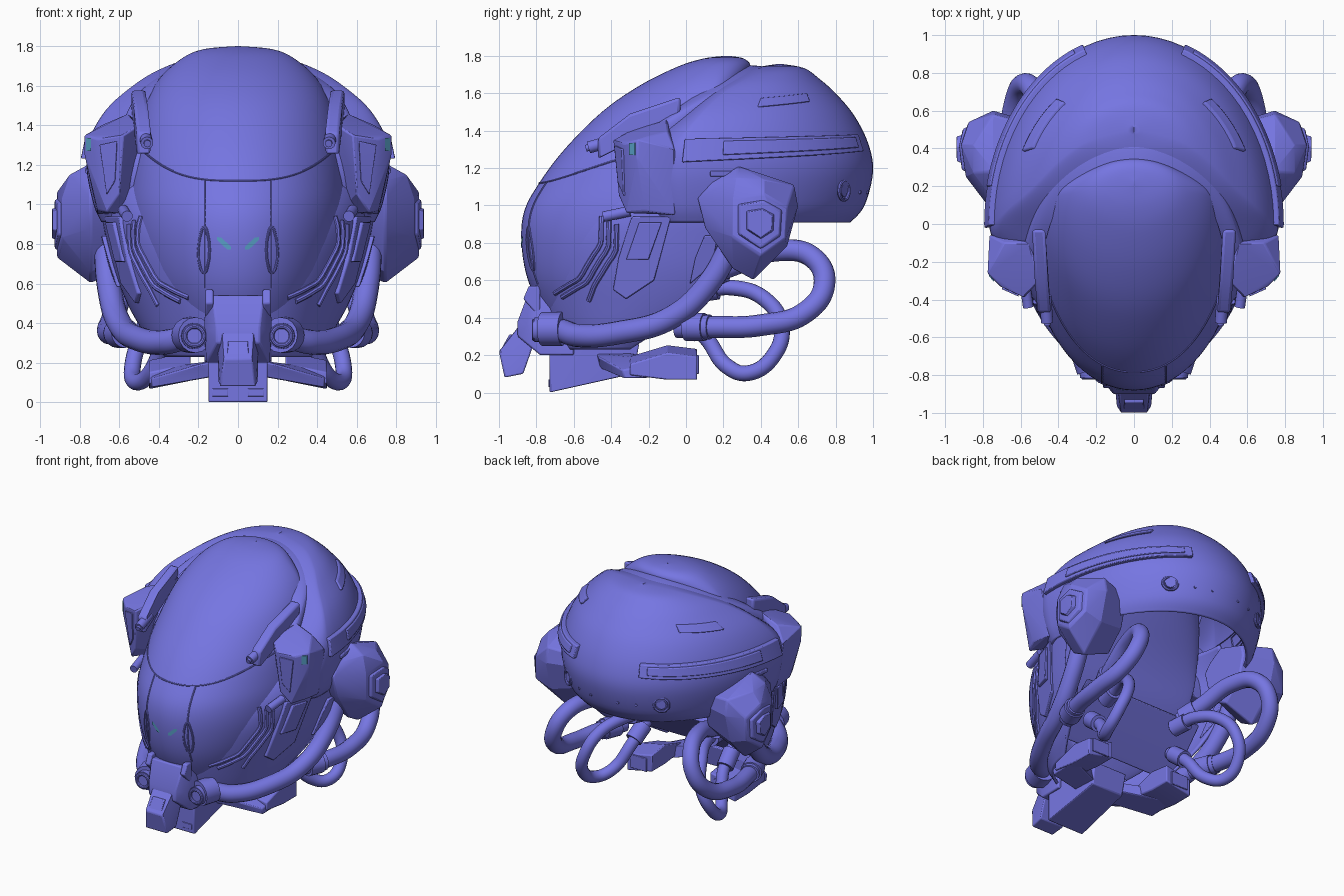
import bpy, bmesh, math
from mathutils import Vector

if "Cube" in bpy.data.objects:
    bpy.data.objects.remove(bpy.data.objects["Cube"])

def material(name, rgb):
    m = bpy.data.materials.new(name)
    m.diffuse_color = (*rgb, 1)
    m.use_nodes = True
    m.node_tree.nodes["Principled BSDF"].inputs["Base Color"].default_value = m.diffuse_color
    return m
BLUE = material("blue_shell", (0.18, 0.18, 0.76))
TEAL = material("teal_light", (0.10, 0.36, 0.58))

def finish(name, me, mirror=False, bevel=0, mat=BLUE, angle=0.6, solid=0, sub=0):
    me.materials.clear(); me.materials.append(mat)
    me.shade_smooth(); me.set_sharp_from_angle(angle=angle)
    ob = bpy.data.objects.new(name, me)
    bpy.context.collection.objects.link(ob)
    if sub:
        ob.modifiers.new("Smooth", 'SUBSURF').levels = sub
        ob.modifiers[-1].render_levels = sub
    if solid:
        s = ob.modifiers.new("Solid", 'SOLIDIFY'); s.thickness = solid; s.offset = -1
    if bevel:
        b = ob.modifiers.new("Bevel", 'BEVEL'); b.width = bevel; b.segments = 2
    if mirror:
        ob.modifiers.new("Mirror", 'MIRROR')
    return ob

def mesh(name, verts, faces, **kw):
    me = bpy.data.meshes.new(name)
    me.from_pydata([tuple(v) for v in verts], [], faces)
    bm = bmesh.new(); bm.from_mesh(me)
    bmesh.ops.remove_doubles(bm, verts=bm.verts, dist=1e-4)
    bmesh.ops.recalc_face_normals(bm, faces=bm.faces)
    bm.to_mesh(me); bm.free()
    return finish(name, me, **kw)

def hull(name, pts, **kw):
    me = bpy.data.meshes.new(name); bm = bmesh.new()
    vs = [bm.verts.new(p) for p in pts]
    bmesh.ops.convex_hull(bm, input=vs)
    bmesh.ops.delete(bm, geom=[v for v in bm.verts if not v.link_faces], context='VERTS')
    bmesh.ops.dissolve_limit(bm, angle_limit=0.03, verts=bm.verts, edges=bm.edges)
    bm.to_mesh(me); bm.free()
    return finish(name, me, **{"bevel": 0.008, "mirror": True, "angle": 0.4, **kw})

def tube(name, pts, r, mirror=True, closed=False, res=10, sides=6):
    cu = bpy.data.curves.new(name, 'CURVE'); cu.dimensions = '3D'
    cu.bevel_depth = r; cu.bevel_resolution = sides; cu.use_fill_caps = True; cu.resolution_u = res
    sp = cu.splines.new('BEZIER'); sp.bezier_points.add(len(pts) - 1)
    for b, p in zip(sp.bezier_points, pts):
        b.co = p; b.handle_left_type = b.handle_right_type = 'AUTO'
    sp.use_cyclic_u = closed
    tmp = bpy.data.objects.new(name + "_path", cu)
    bpy.context.collection.objects.link(tmp)
    me = bpy.data.meshes.new_from_object(tmp.evaluated_get(bpy.context.evaluated_depsgraph_get()))
    bpy.data.objects.remove(tmp)
    return finish(name, me, mirror=mirror)

def rod(name, a, b, r):
    return tube(name, [a, b], r, res=1)

# Shells are stacks of split ellipses: (z, y front, y centre, y back, half width)
FACE = [(.26, -.66, -.32, -.30, .20), (.4, -.75, -.27, -.25, .35), (.6, -.845, -.2, -.18, .46),
        (.8, -.88, -.1, -.08, .535), (.97, -.865, -.04, -.02, .56), (1.12, -.785, 0, .05, .555),
        (1.3, -.65, .05, .15, .53), (1.5, -.45, .1, .25, .475), (1.64, -.25, .15, .31, .395),
        (1.74, -.05, .17, .345, .28), (1.785, .09, .2, .31, .17), (1.8, .21, .22, .23, .001)]
CRAN = [(.91, -.3, 0, .88, .69), (1.0, -.35, 0, .955, .73), (1.18, -.36, 0, 1.0, .765),
        (1.33, -.28, 0, .975, .75), (1.48, -.06, .08, .90, .665), (1.6, .1, .2, .8, .53),
        (1.68, .24, .33, .71, .40), (1.735, .37, .44, .63, .24), (1.757, .49, .5, .51, .001)]
JAW = [(.23, -.66, -.3, -.28, .37), (.33, -.72, -.15, -.13, .46), (.48, -.77, .03, .05, .55),
       (.65, -.80, .13, .15, .62), (.82, -.79, .18, .2, .665), (.96, -.70, .2, .22, .69),
       (1.1, -.52, .2, .22, .68), (1.25, -.35, .2, .22, .6)]

def ring(L, s):
    i = min(int(s), len(L) - 2); f = s - i
    p = [L[max(0, min(len(L) - 1, i + k))] for k in (-1, 0, 1, 2)]
    return [.5 * (2*b + (c-a)*f + (2*a-5*b+4*c-d)*f*f + (3*b-a-3*c+d)*f**3) for a, b, c, d in zip(*p)]

def ring_at(L, z):
    lo, hi = 0, len(L) - 1
    for _ in range(30):
        m = (lo + hi) / 2
        lo, hi = (m, hi) if ring(L, m)[0] < z else (lo, m)
    return ring(L, lo)

def on_ring(R, t, off=0):
    z, yf, yc, yb, w = R
    a = yb - yc if math.sin(t) > 0 else yc - yf
    return Vector(((w + off) * math.cos(t), yc + (a + off) * math.sin(t), z))

def front(L, x, z, off=0):
    z, yf, yc, yb, w = ring_at(L, z)
    return Vector((x, yc - (yc - yf) * math.sqrt(max(0, 1 - (x / w) ** 2)) - off, z))

def side(L, y, z, off=0):
    z, yf, yc, yb, w = ring_at(L, z)
    q = (y - yc) / (yb - yc if y > yc else yc - yf)
    return Vector((w * math.sqrt(max(0, 1 - q * q)) + off, y, z))

def loft(name, L, t0, t1, n=72, per=5, **kw):
    rows = (len(L) - 1) * per + 1
    V = [on_ring(ring(L, j / per), t0 + (t1 - t0) * i / n) for j in range(rows) for i in range(n + 1)]
    F = [(j*(n+1)+i, j*(n+1)+i+1, (j+1)*(n+1)+i+1, (j+1)*(n+1)+i) for j in range(rows-1) for i in range(n)]
    return mesh(name, V, F, **kw)

def strip(name, L, t0, t1, z0, z1, off, n=24):
    """Raised band on a shell between two heights, each given as (start, end)."""
    V, m = [], 4
    for i in range(n + 1):
        f = i / n
        lo, hi = z0[0] + (z0[1]-z0[0])*f, z1[0] + (z1[1]-z1[0])*f
        prof = [(lo, -.03), (lo, off), (hi, off), (hi, -.03)]
        V += [on_ring(ring_at(L, z), t0 + (t1-t0)*f, o) for z, o in prof]
    F = [(i*m+k, i*m+k+1, i*m+m+k+1, i*m+m+k) for i in range(n) for k in range(m-1)]
    F += [(0, 1, 2, 3), tuple(n*m+k for k in range(4))]
    return mesh(name, V, F, mirror=True, bevel=.006)

def plate(name, L, poly, off):
    n = len(poly)
    V = [side(L, y, z, off) for y, z in poly] + [side(L, y, z, -.03) for y, z in poly]
    F = [tuple(range(n)), tuple(range(n, 2*n))] + [(i, (i+1) % n, n+(i+1) % n, n+i) for i in range(n)]
    return mesh(name, V, F, mirror=True, bevel=.006)

# Main shells
loft("face_dome", FACE, -math.pi / 2, math.pi * 1.5)
loft("cranium_shell", CRAN, -math.pi / 2, math.pi * 1.5, solid=.02)
loft("jaw_shell", JAW, -math.pi, 0, solid=.02)

# Visor rim: sloping band from visor edge to cranium
inner = [(0, .33, 1.76), (.2, .295, 1.73), (.355, .18, 1.665), (.44, .03, 1.575), (.48, -.14, 1.46), (.515, -.33, 1.3)]
outer = [(0, .48, 1.75), (.2, .45, 1.735), (.38, .33, 1.68), (.505, .13, 1.605), (.585, -.1, 1.485), (.63, -.3, 1.32)]
root = [(x * .97, y + .06, z - .08) for x, y, z in outer]
rim = [(-x, y, z) for x, y, z in inner[:0:-1]] + inner
rim += [(-x, y, z) for x, y, z in outer[:0:-1]] + outer + [(-x, y, z) for x, y, z in root[:0:-1]] + root
mesh("visor_rim", rim, [(r*11+i, r*11+i+1, r*11+i+12, r*11+i+11) for r in (0, 1) for i in range(10)], sub=3)

# Seams and slots on the face
xs = [-.5 + .05 * i for i in range(21)]
tube("visor_seam", [front(FACE, x, 1.12 + .17 * abs(x / .5) ** 3) for x in xs], .005, mirror=False, res=3, sides=2)
tube("brow_seam", [front(FACE, .17, 1.12 - .06 * i) for i in range(10)], .005, res=3, sides=2)
slot = [(.155, .68), (.155, .86), (.17, .885), (.185, .86), (.19, .68), (.172, .655)]
tube("face_slot", [front(FACE, x, z) for x, z in slot], .007, closed=True, res=4, sides=2)

# Painted eye marks
eye = [(.035, .772), (.055, .772), (.105, .82), (.105, .835), (.085, .832), (.035, .787)]
mesh("eye_mark", [front(FACE, x, z, .006) for x, z in eye], [tuple(range(6))], mirror=True, mat=TEAL)

# Cranium bands, slots, ports and rivets
strip("side_band", CRAN, -.05, 1.22, (1.23, 1.29), (1.355, 1.38), .028)
strip("side_band_inset", CRAN, .2, 1.15, (1.27, 1.31), (1.345, 1.365), .035)
strip("upper_slot", CRAN, .36, .82, (1.525, 1.555), (1.575, 1.60), .015, 12)
strip("lower_slot", CRAN, .13, .3, (1.155, 1.155), (1.185, 1.185), .015, 8)
for nm, t, z, r in (("rear_port", 1.03, 1.08, .05), ("rivet", 1.25, 1.07, .014), ("rivet_rear", 1.42, 1.07, .014)):
    p, q = on_ring(ring_at(CRAN, z), t, -.02), on_ring(ring_at(CRAN, z), t, .006)
    rod(nm, p, q, r * .65)
    if r > .03:
        d = (q - p).normalized(); u = d.cross(Vector((0, 0, 1))).normalized(); v = d.cross(u)
        c = on_ring(ring_at(CRAN, z), t, .003)
        tube(nm + "_ring", [c + r*(u*math.cos(a*.785) + v*math.sin(a*.785)) for a in range(8)], .01, closed=True, res=4, sides=2)

# Temple blocks with raised panel and front lens
hull("temple_block", [(.775, -.262, 1.25), (.775, -.262, 1.35), (.765, -.06, 1.3), (.71, -.22, .97), (.71, -.06, .95),
     (.715, -.18, 1.38), (.58, -.39, 1.35), (.71, -.33, 1.33), (.6, -.36, 1.05), (.66, -.32, .96), (.5, -.3, 1.4),
     (.55, -.1, 1.46), (.5, -.05, .95), (.69, -.1, 1.4)])
hull("temple_panel", [(.61, -.385, 1.32), (.70, -.345, 1.3), (.62, -.365, 1.12), (.665, -.335, 1.05),
     (.61, -.35, 1.32), (.69, -.31, 1.3), (.62, -.33, 1.12), (.655, -.3, 1.05)], bevel=.004)
hull("temple_lens", [(x, y + d, z) for x, y in ((.742, -.306), (.768, -.276)) for d in (0, .009)
     for z in (1.27, 1.335)], bevel=0, mat=TEAL)

# Brow rails and bolts
hull("brow_rail", [(x + dx, y, z + dz) for x, y, z in ((.475, -.47, 1.34), (.49, -.3, 1.47), (.505, -.03, 1.56))
     for dx in (-.035, .035) for dz in (-.09, .02)], bevel=.015)
rod("brow_bolt", (.46, -.52, 1.31), (.47, -.38, 1.35), .032)
rod("brow_bolt_tip", (.458, -.535, 1.306), (.46, -.5, 1.315), .018)
rod("cheek_bolt", (.56, -.44, .94), (.58, -.3, .97), .028)

# Cheek plates and stepped ribs
plate("cheek_plate", JAW, [(-.39, .55), (-.36, .72), (-.29, .94), (-.08, .94), (-.17, .6), (-.32, .5)], .022)
plate("cheek_plate_inset", JAW, [(-.32, .71), (-.25, .91), (-.13, .91), (-.2, .71)], .032)
plate("rear_cheek_plate", JAW, [(.02, .58), (.05, .72), (.1, .84), (.17, .84), (.14, .68)], .022)
for k, dy in enumerate((0, .04, .08)):
    pts = [(-.45, .94), (-.455, .8), (-.57, .61), (-.60 - .1 * (k < 2), .53)]
    dense = [tuple(Vector(pts[i]).lerp(Vector(pts[i+1]), f)) for i in range(3) for f in (0, .33, .67)] + [pts[3]]
    tube(f"cheek_rib_{k}", [side(JAW, y + dy, z - dy * .5, .002) for y, z in dense], .014, res=2, sides=2)

# Ear pods: faceted block, outer face frame
pod = [(.06, 1.04), (.13, 1.12), (.28, 1.21), (.58, 1.11), (.6, 1.0), (.54, .78), (.36, .6), (.25, .66), (.1, .88)]
cap = [(.25, 1.03), (.42, 1.06), (.54, .99), (.53, .82), (.4, .73), (.25, .83)]
def scaled(poly, k, c=(.40, .91)):
    return [(c[0] + (y - c[0])*k, c[1] + (z - c[1])*k) for y, z in poly]
def face_x(y, x):
    return x - .28 * max(0, .34 - y) - .5 * max(0, y - .46)
hull("ear_pod", [(.52, y, z) for y, z in scaled(pod, .75, (.33, .98))] + [(.745, y, z) for y, z in pod]
     + [(.85, .27, 1.15), (.85, .42, 1.14)] + [(face_x(y, .915), y, z) for y, z in cap], bevel=.01)
hull("ear_pod_cap", [(face_x(y, x), y, z) for x, k in ((.90, .85), (.926, .75)) for y, z in scaled(cap, k)])
hull("ear_pod_badge", [(face_x(y, x), y, z) for x, k in ((.915, .52), (.94, .45)) for y, z in scaled(cap, k)], bevel=.004)

# Snout: bridge, prongs, muzzle, chin wedge
def sym(pts):
    return [(s * x, y, z) for x, y, z in pts for s in (-1, 1)]
hull("snout_bridge", sym([(.13, -.84, .54), (.17, -.80, .42), (.15, -.85, .36), (.11, -.9, .38), (.11, -.9, .3),
     (.16, -.78, .2), (.15, -.6, .52), (.17, -.6, .2)]), mirror=False)
hull("snout_prong", [(x, y, z) for x in (.125, .165) for y, z in ((-.87, .5), (-.84, .57), (-.78, .57), (-.78, .4))])
hull("muzzle", sym([(.08, -.89, .36), (.07, -1.0, .22), (.09, -.97, .08), (.10, -.87, .1), (.105, -.8, .3), (.085, -.9, .31)]), mirror=False)
hull("muzzle_panel", sym([(.05, -.945, .31), (.055, -1.0, .21), (.05, -.91, .31), (.055, -.96, .21)]), mirror=False, bevel=.004)
hull("chin_wedge", sym([(.15, -.73, 0), (.15, -.73, .26), (.14, -.25, .26), (.13, -.28, .1)]), mirror=False)
hull("chin_inset", [(x, y, z) for x in (.05, .13) for y in (-.735, -.7) for z in (.03, .07)], bevel=.003)

# Breathing cans
rod("can_body", (.215, -.77, .34), (.25, -.66, .34), .09)
rod("can_nose", (.22, -.81, .335), (.225, -.75, .335), .066)
tube("can_ring", [(.22 + .048*math.cos(a*.785), -.812, .335 + .048*math.sin(a*.785)) for a in range(8)], .012, closed=True, res=4, sides=3)

# Side packs below the jaw
hull("pack_arm", [(.12, -.48, .21), (.12, -.46, .13), (.12, -.3, .21), (.12, -.28, .13), (.44, -.34, .12),
     (.44, -.33, .075), (.44, -.1, .17), (.44, -.1, .08), (.2, -.47, .19)])
hull("pack_box", [(x, y, z + (.36 - x) * .2) for x in (.24, .45) for y, z in
     ((-.3, .11), (-.3, .17), (-.1, .23), (.06, .21), (.06, .085), (-.1, .085))])
hull("pack_foot", [(x, y, z) for x in (.28, .42) for y in (.05, .07) for z in (.1, .2)], bevel=.004)

# Hoses and collars
tube("jaw_tube", [(.26, -.66, .33), (.36, -.58, .305), (.5, -.36, .32), (.6, -.08, .40), (.65, .12, .58), (.67, .27, .85)], .062)
tube("rear_hose", [(.55, -.05, .35), (.62, .15, .35), (.655, .4, .36), (.63, .64, .43), (.58, .74, .58), (.52, .68, .72),
     (.46, .5, .76), (.40, .25, .68), (.34, .05, .6)], .058)
tube("lower_hose", [(.36, -.05, .42), (.38, .1, .3), (.45, .22, .14), (.52, .34, .105), (.53, .47, .2), (.48, .51, .36),
     (.42, .42, .5), (.34, .25, .56), (.3, .05, .54)], .042)
for nm, a, b, r in (("rear_collar", (.57, .0, .35), (.61, .1, .35), .075), ("rear_collar_ring", (.6, .08, .35), (.62, .13, .35), .066),
                    ("lower_collar", (.365, -.02, .4), (.38, .08, .32), .06), ("inner_collar", (.35, .1, .62), (.39, .2, .66), .072),
                    ("small_collar", (.3, .06, .54), (.325, .17, .555), .058)):
    rod(nm, a, b, r)
hull("inner_frame", sym([(.5, -.05, .45), (.5, .1, .62), (.45, -.2, .3), (.45, .05, .66), (.4, -.25, .5)]), mirror=False)
